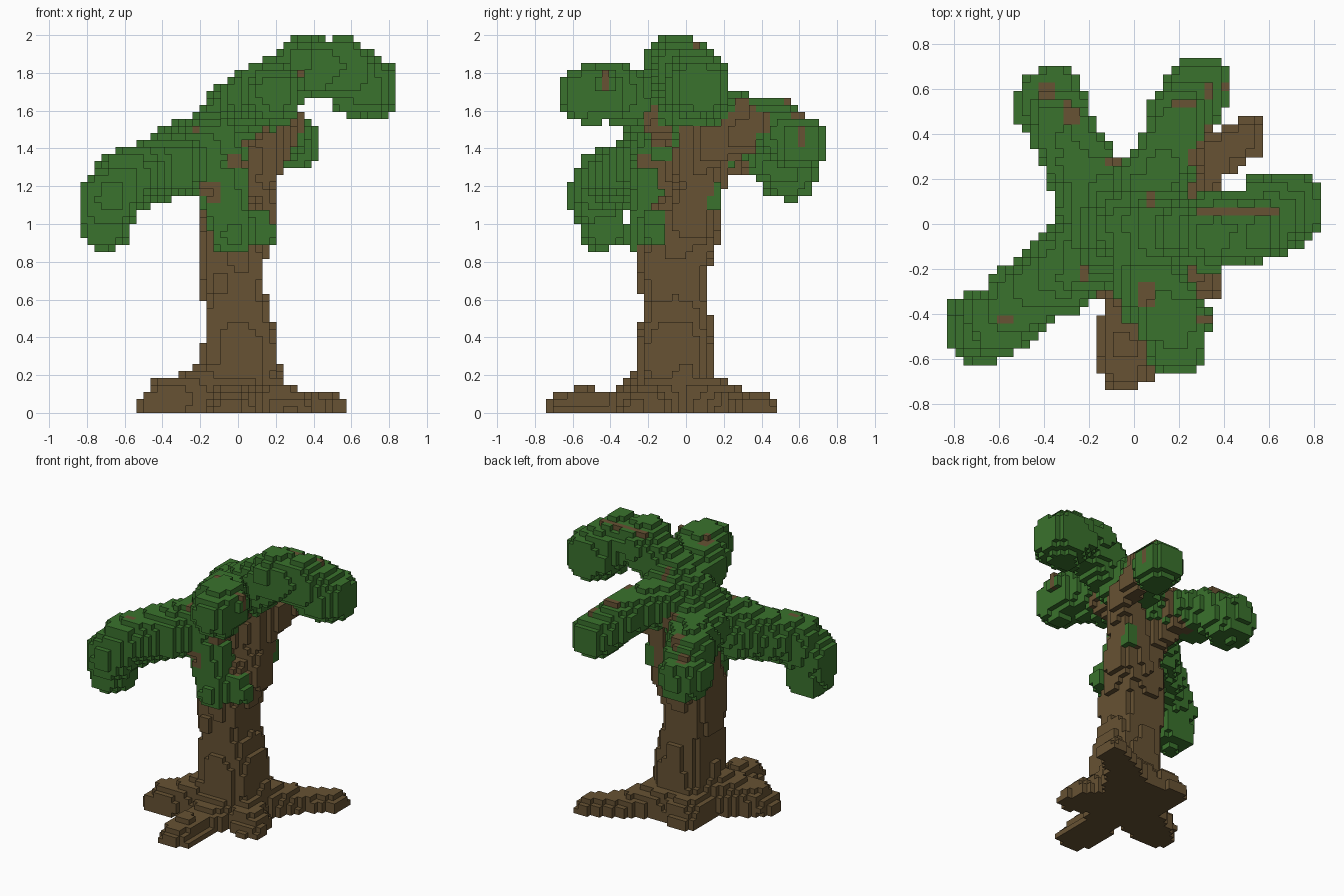
import bpy, bmesh, random
from mathutils import Vector

random.seed(7)
if "Cube" in bpy.data.objects:
    bpy.data.objects.remove(bpy.data.objects["Cube"], do_unlink=True)

V = 2 / 54                    # edge length of one block
SIZE = (45, 40, 54)           # blocks along x, y, z
ORIGIN = Vector((-SIZE[0] / 2, -SIZE[1] / 2, 0)) * V
cells = {}                    # block index -> part name


def material(name, rgb):
    m = bpy.data.materials.new(name)
    m.use_nodes = True
    m.diffuse_color = (*rgb, 1)
    m.node_tree.nodes["Principled BSDF"].inputs["Base Color"].default_value = (*rgb, 1)
    return m


LEAF = material("leaf_green", (0.042, 0.168, 0.026))
BARK = material("bark_brown", (0.135, 0.085, 0.033))


def blob(part, c, r, power=3.0, recolor=False):
    """Fill a rounded-box blob of blocks around c, or recolor the blocks there."""
    lo = [max(0, int((c[a] - r[a] - ORIGIN[a]) / V)) for a in range(3)]
    hi = [min(SIZE[a], int((c[a] + r[a] - ORIGIN[a]) / V) + 1) for a in range(3)]
    for i in range(lo[0], hi[0]):
        for j in range(lo[1], hi[1]):
            for k in range(lo[2], hi[2]):
                p = ORIGIN + Vector((i + .5, j + .5, k + .5)) * V
                if sum((abs(p[a] - c[a]) / r[a]) ** power for a in range(3)) > 1:
                    continue
                if ((i, j, k) in cells) == recolor:
                    cells[i, j, k] = part


def limb(part, points, step, lump, count, power=2.6):
    """Row of blobs along a path of (x, y, z, radius), studded with small lumps."""
    for a, b in zip(points, points[1:]):
        a, b = Vector(a), Vector(b)
        n = max(1, round((b - a).xyz.length / step))
        for s in range(n + 1):
            p = a.lerp(b, s / n)
            r = p[3] * .92
            blob(part, p.xyz, (r, r, r), power)
            for _ in range(count):
                d = Vector([random.gauss(0, 1) for _ in range(3)]).normalized()
                reach = p[3] * random.uniform(.98, 1.1) - lump[0]
                blob(part, p.xyz + d * max(0, reach), lump, 4)


# Trunk and the forks that carry the crown
STRIP = (.05, .05, .09)
TRUNK = [
    [(.01, -.05, 0, .21), (.02, -.06, .3, .215), (.0, -.06, .48, .19), (-.03, -.06, .63, .17),
     (-.03, -.06, .7, .185), (-.035, -.05, .85, .2), (-.01, -.03, 1.0, .18)],
    [(.05, .03, 1.0, .15), (.09, .06, 1.2, .12), (.12, .06, 1.45, .11)],
    [(-.06, -.05, 1.0, .13), (-.08, -.06, 1.2, .11), (-.04, -.03, 1.5, .1)],
    [(.1, .06, 1.25, .09), (.2, .12, 1.42, .08), (.25, .32, 1.48, .06)],
    [(-.05, .05, 1.15, .09), (-.14, .22, 1.35, .07), (-.28, .4, 1.4, .05)],
]
for pts in TRUNK:
    limb("trunk", pts, .07, STRIP, 5, 3)

# Roots spreading over the ground
ROOTS = {
    "root_back_left": [(.1, .05, .04, .18), (.26, .22, .03, .12), (.4, .33, .01, .1), (.5, .38, .01, .1)],
    "root_front": [(0, -.2, .04, .17), (-.03, -.38, .0, .12), (-.04, -.54, .02, .125), (-.04, -.63, .0, .12)],
    "root_front_right": [(-.1, -.12, .1, .19), (-.25, -.2, .08, .15), (-.36, -.25, .06, .14),
                         (-.44, -.29, .03, .1)],
    "root_front_left": [(.1, -.1, .04, .18), (.22, -.2, .04, .13), (.3, -.26, .02, .09)],
    "root_back_right": [(-.05, 0, .06, .2), (-.1, .12, .04, .16), (-.13, .17, .02, .13)],
    "root_back": [(.05, .05, .08, .17), (.12, .15, .05, .13)],
}
for name, pts in ROOTS.items():
    limb(name, pts, .07, (.06, .06, .04), 4)

# Crown and arching fronds
FRONDS = {
    "crown": [(-.2, .06, 1.4, .15), (-.12, -.03, 1.45, .18), (0, 0, 1.57, .18), (.1, .02, 1.63, .17)],
    "frond_right": [(-.12, -.1, 1.4, .18), (-.3, -.2, 1.32, .185), (-.45, -.31, 1.28, .165),
                    (-.59, -.42, 1.24, .165), (-.68, -.47, 1.13, .16), (-.69, -.44, .99, .135)],
    "frond_back_right": [(-.1, .1, 1.45, .16), (-.26, .28, 1.4, .16), (-.31, .41, 1.4, .14),
                         (-.37, .54, 1.28, .165)],
    "frond_back": [(.06, .15, 1.55, .16), (.15, .32, 1.55, .14), (.21, .47, 1.53, .145),
                   (.29, .6, 1.42, .145)],
    "frond_left": [(.1, -.02, 1.68, .15), (.22, -.03, 1.74, .15), (.37, -.04, 1.83, .17),
                   (.54, -.02, 1.83, .16), (.66, .06, 1.73, .18)],
    "frond_front": [(.03, -.1, 1.58, .16), (.07, -.28, 1.67, .165), (.17, -.42, 1.7, .165),
                    (.19, -.52, 1.69, .155)],
    "frond_low_front": [(-.1, -.15, 1.35, .14), (-.07, -.19, 1.12, .12), (-.03, -.21, .94, .12)],
    "leaf_tuft": [(.13, .1, 1.12, .08), (.13, .11, 1.15, .08)],
    "leaf_tuft_front": [(.1, -.14, 1.0, .08), (.12, -.15, .95, .07)],
}
for name, pts in FRONDS.items():
    limb(name, pts, .1, (.07, .07, .065), 9)
for x, y in ((.35, -.06), (.56, -.05)):
    blob("frond_left", (x, y, 1.93), (.075, .08, .08))
blob("frond_left", (.69, .08, 1.72), (.15, .16, .16), 2.8)
blob("frond_right", (-.71, -.47, 1.08), (.14, .11, .13))
blob("frond_back", (.3, .62, 1.43), (.12, .13, .12), 4)

# Bare twigs showing through the leaves
TWIGS = [((.46, .05, 1.9), (.19, .02, .12)), ((.22, .54, 1.62), (.04, .03, .08)),
         ((.33, .59, 1.53), (.03, .05, .07)), ((-.27, .5, 1.52), (.05, .05, .08)),
         ((-.4, .59, 1.42), (.04, .04, .06)), ((.05, -.3, 1.82), (.04, .06, .06)),
         ((.27, .3, 1.58), (.06, .06, .07)), ((-.22, -.21, 1.5), (.03, .04, .08)),
         ((-.57, -.42, 1.4), (.03, .03, .05)), ((.08, .12, 1.78), (.03, .05, .06)),
         ((.14, -.2, 1.58), (.08, .04, .09)), ((.1, -.13, 1.46), (.1, .06, .05)),
         ((-.02, -.2, 1.33), (.05, .1, .05)), ((-.14, -.28, 1.18), (.05, .08, .06)),
         ((.3, .4, 1.55), (.07, .06, .06)), ((.38, .61, 1.46), (.06, .02, .06)),
         ((.32, -.43, 1.75), (.05, .03, .05)), ((-.08, .27, 1.45), (.05, .04, .12))]
for centre, radii in TWIGS:
    blob("twigs", centre, radii, 3, True)

# Turn every part into a shell of outer block faces
AXES = [Vector(d) for d in ((1, 0, 0), (0, 1, 0), (0, 0, 1))]
for part in sorted(set(cells.values())):
    bm = bmesh.new()
    corners = {}

    def corner(p):
        key = tuple(round(q) for q in p)
        if key not in corners:
            corners[key] = bm.verts.new(ORIGIN + Vector(key) * V)
        return corners[key]

    for key, owner in cells.items():
        if owner != part:
            continue
        base = Vector(key)
        for a in range(3):
            n, u, w = AXES[a], AXES[(a + 1) % 3], AXES[(a + 2) % 3]
            for side in (0, 1):
                other = base + n * (2 * side - 1)
                if tuple(int(q) for q in other) in cells:
                    continue
                o = base + n * side
                quad = [o, o + u, o + u + w, o + w]
                if not side:
                    quad.reverse()
                bm.faces.new([corner(q) for q in quad])
    mesh = bpy.data.meshes.new(part)
    bm.to_mesh(mesh)
    bm.free()
    wood = part.startswith(("trunk", "root", "twigs"))
    mesh.materials.append(BARK if wood else LEAF)
    bpy.context.collection.objects.link(bpy.data.objects.new(part, mesh))
